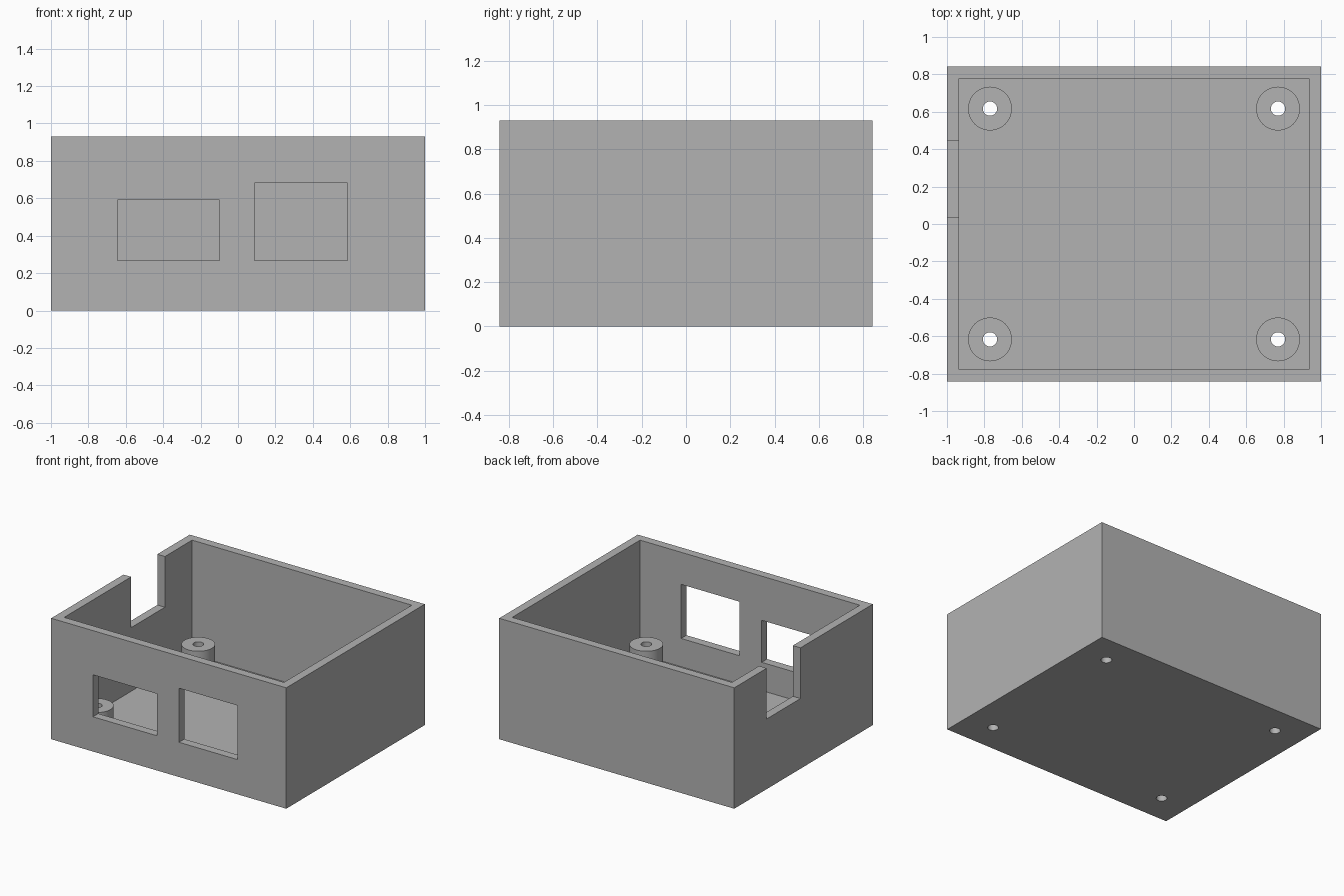
import bpy

if "Cube" in bpy.data.objects:
    bpy.data.objects.remove(bpy.data.objects["Cube"], do_unlink=True)

HALF_X, HALF_Y, HEIGHT = 1.0, 0.842, 0.93
WALL, FLOOR = 0.065, 0.05
POST_X, POST_Y, POST_TOP = 0.77, 0.617, 0.235
POST_R, HOLE_R = 0.117, 0.038

grey = bpy.data.materials.new("plain grey")
grey.use_nodes = True
colour = (0.45, 0.45, 0.45, 1)
grey.diffuse_color = colour
grey.node_tree.nodes["Principled BSDF"].inputs["Base Color"].default_value = colour


def box(name, x0, x1, y0, y1, z0, z1):
    bpy.ops.mesh.primitive_cube_add(
        size=1, location=((x0 + x1) / 2, (y0 + y1) / 2, (z0 + z1) / 2))
    ob = bpy.context.object
    ob.name = name
    ob.scale = (x1 - x0, y1 - y0, z1 - z0)
    bpy.ops.object.transform_apply(location=False, rotation=False, scale=True)
    ob.data.materials.append(grey)
    return ob


def cylinder(name, x, y, radius, z0, z1):
    bpy.ops.mesh.primitive_cylinder_add(
        vertices=64, radius=radius, depth=z1 - z0, location=(x, y, (z0 + z1) / 2))
    ob = bpy.context.object
    ob.name = name
    ob.data.materials.append(grey)
    return ob


def cut(target, cutter):
    mod = target.modifiers.new("cut", 'BOOLEAN')
    mod.operation = 'DIFFERENCE'
    mod.solver = 'EXACT'
    mod.object = cutter
    bpy.context.view_layer.objects.active = target
    bpy.ops.object.modifier_apply(modifier=mod.name)


# Open-topped case
case = box("case", -HALF_X, HALF_X, -HALF_Y, HALF_Y, 0, HEIGHT)
inner_x, inner_y = HALF_X - WALL, HALF_Y - WALL
front_in, front_out = -HALF_Y - 0.1, -inner_y + 0.1
openings = [
    box("cavity_cutter", -inner_x, inner_x, -inner_y, inner_y, FLOOR, HEIGHT + 0.2),
    # Two front windows
    box("wide_window_cutter", -0.645, -0.1, front_in, front_out, 0.267, 0.59),
    box("tall_window_cutter", 0.087, 0.585, front_in, front_out, 0.267, 0.683),
    # Notch in the side wall, open at the rim
    box("notch_cutter", -HALF_X - 0.1, -inner_x + 0.1, 0.037, 0.447, 0.54, HEIGHT + 0.2),
]
for cutter in openings:
    cut(case, cutter)
    bpy.data.objects.remove(cutter, do_unlink=True)

# Four screw posts, drilled through with the floor
posts = []
for side, sx in (("left", 1), ("right", -1)):
    for end, sy in (("front", -1), ("back", 1)):
        x, y = sx * POST_X, sy * POST_Y
        post = cylinder(f"{end}_{side}_screw_post", x, y, POST_R, FLOOR, POST_TOP)
        drill = cylinder("drill_cutter", x, y, HOLE_R, -0.2, POST_TOP + 0.2)
        cut(case, drill)
        cut(post, drill)
        bpy.data.objects.remove(drill, do_unlink=True)
        posts.append(post)

# Smooth round surfaces, crisp edges
bpy.ops.object.select_all(action='DESELECT')
for ob in [case] + posts:
    ob.select_set(True)
bpy.context.view_layer.objects.active = case
bpy.ops.object.shade_smooth_by_angle()
